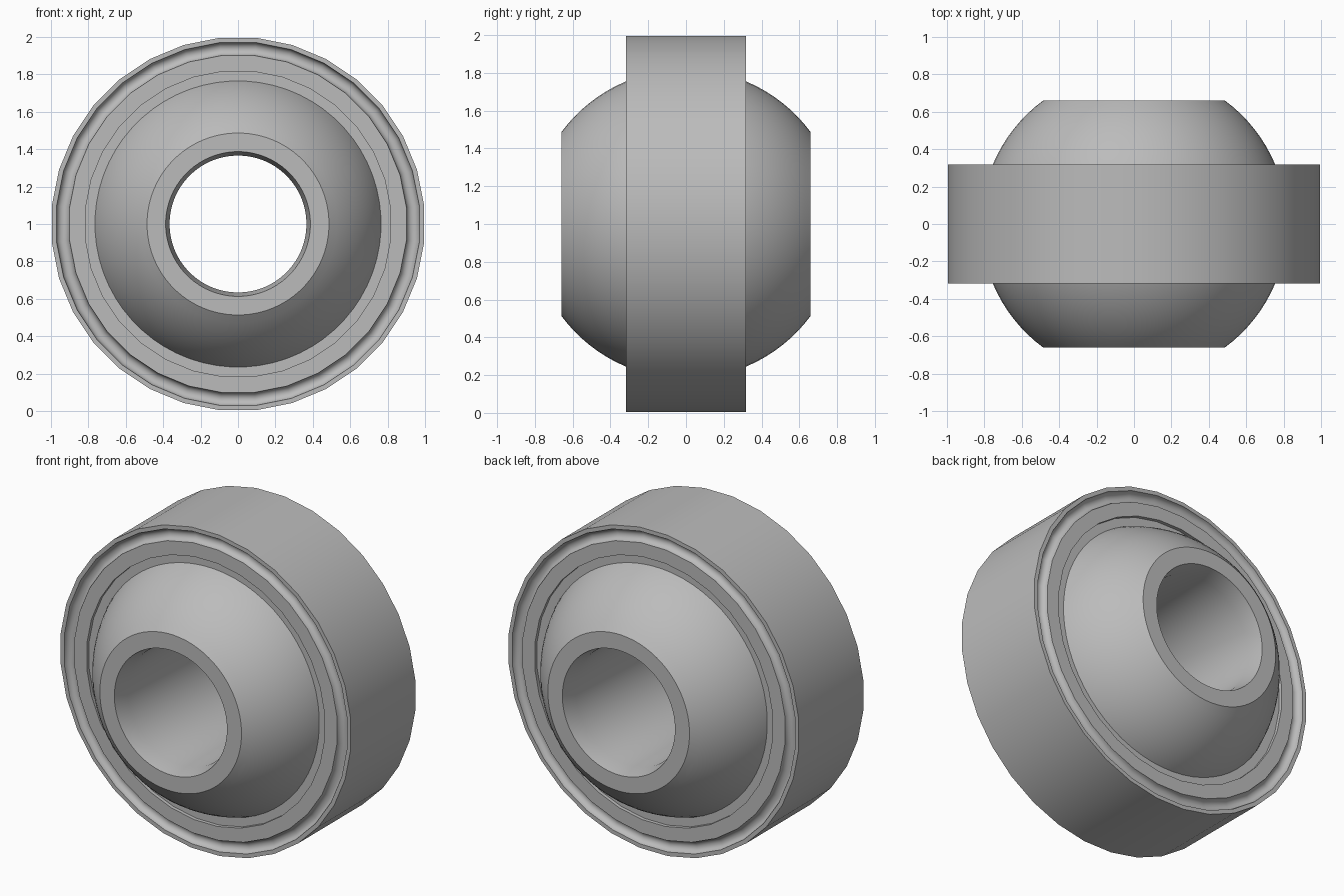
import bpy, bmesh
from math import pi, sin, cos, sqrt, radians, asin

cube = bpy.data.objects.get("Cube")
if cube:
    bpy.data.objects.remove(cube, do_unlink=True)

steel = bpy.data.materials.new("grey steel")
steel.use_nodes = True
steel.diffuse_color = (0.5, 0.5, 0.5, 1)
steel.node_tree.nodes["Principled BSDF"].inputs["Base Color"].default_value = (0.5, 0.5, 0.5, 1)


def lathe(name, half, sides, sharp=25):
    """Revolve a half profile of (radius, depth), mirrored in depth, about the y axis."""
    profile = half + [(r, -y) for r, y in reversed(half)]
    bm = bmesh.new()
    rings = []
    for i in range(sides):
        a = 2 * pi * (i + 0.5) / sides
        rings.append([bm.verts.new((r * sin(a), y, 1 + r * cos(a))) for r, y in profile])
    n = len(profile)
    for i in range(sides):
        a, b = rings[i], rings[(i + 1) % sides]
        for j in range(n):
            k = (j + 1) % n
            bm.faces.new((a[j], a[k], b[k], b[j]))
    bmesh.ops.recalc_face_normals(bm, faces=bm.faces)
    mesh = bpy.data.meshes.new(name)
    bm.to_mesh(mesh)
    bm.free()
    mesh.materials.append(steel)
    obj = bpy.data.objects.new(name, mesh)
    bpy.context.collection.objects.link(obj)
    bpy.ops.object.select_all(action="DESELECT")
    obj.select_set(True)
    bpy.context.view_layer.objects.active = obj
    bpy.ops.object.shade_smooth_by_angle(angle=radians(sharp))
    return obj


BALL = 0.82      # ball radius
FACE = 0.317     # half width of the outer ring
END = 0.66       # half width of the ball

# Outer ring with a rounded groove in each face
groove = [(0.94 - 0.035 * cos(pi * t / 8), FACE - 0.035 * sin(pi * t / 8)) for t in range(9)]
lathe("outer_ring", [(0.82, FACE)] + groove + [(1.0, FACE)], 32, 30)

# Thin liner, slightly recessed, that cups the ball
lip = 0.295
cup = [(sqrt(BALL ** 2 - y * y), y) for y in (0.1, 0.2, lip)]
lathe("liner", cup + [(0.825, lip)], 64)

# Ball cut flat at both ends, with a bore that flares at its mouths
rim = asin(END / BALL)
arc = [(BALL * cos(rim * t / 14), BALL * sin(rim * t / 14)) for t in range(14, 0, -1)]
bore = [(0.366, END - 0.1), (0.387, END)]
lathe("ball", bore + arc, 72)
